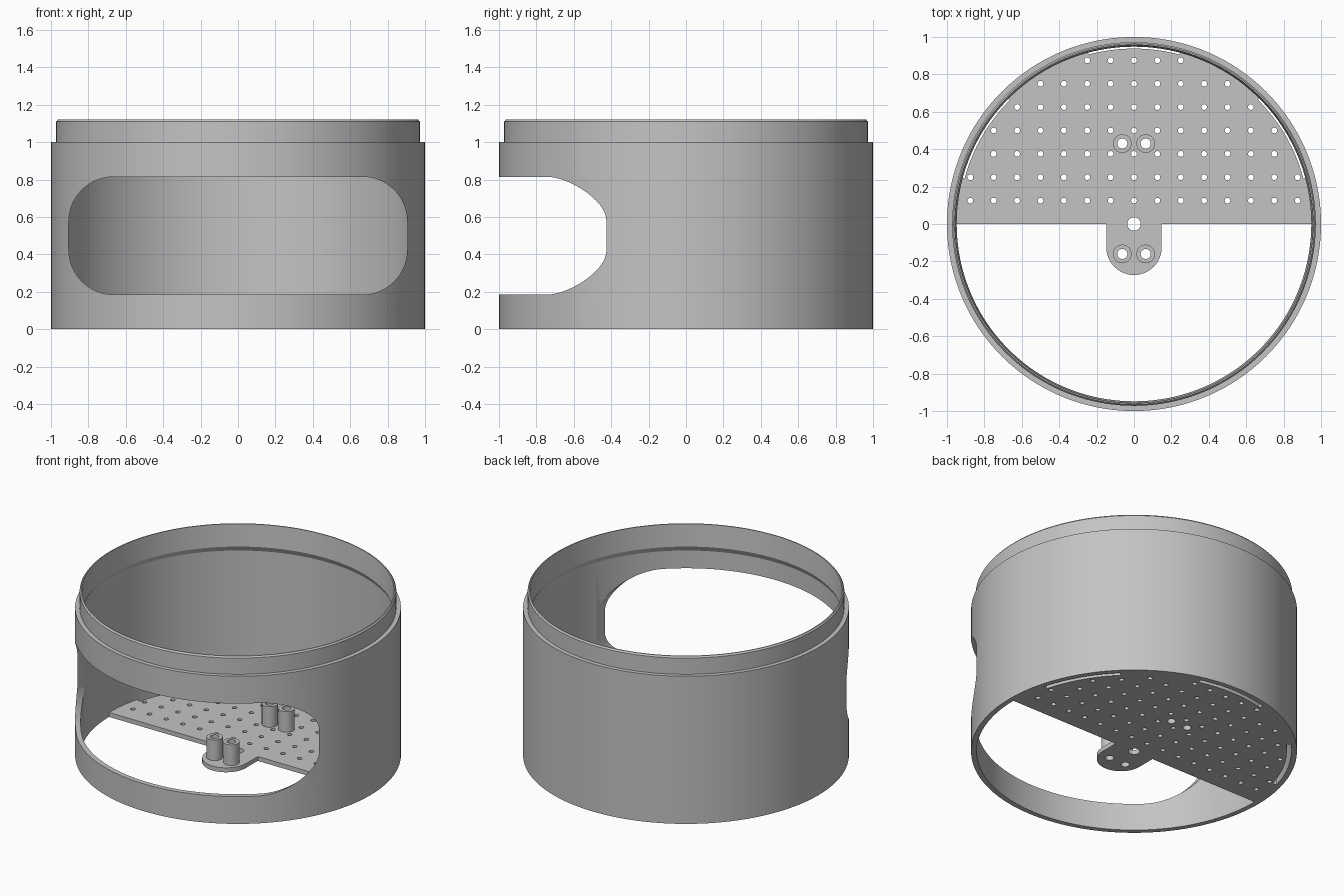
import bpy, bmesh
from math import sin, cos, pi, radians, hypot

cube = bpy.data.objects.get("Cube")
if cube:
    bpy.data.objects.remove(cube)

GREY = (0.55, 0.55, 0.55, 1)
grey = bpy.data.materials.new("plain grey")
grey.use_nodes = True
grey.diffuse_color = GREY
grey.node_tree.nodes["Principled BSDF"].inputs["Base Color"].default_value = GREY

THICK = 0.03      # floor plate thickness
WALL_IN = 0.966   # inner radius of the wall
PITCH = 0.125     # spacing of the vent holes


def add_object(name, data):
    ob = bpy.data.objects.new(name, data)
    bpy.context.collection.objects.link(ob)
    return ob


def bake(ob):
    """Replace an object by a plain mesh of its evaluated shape."""
    name = ob.name
    graph = bpy.context.evaluated_depsgraph_get()
    mesh = bpy.data.meshes.new_from_object(ob.evaluated_get(graph))
    bpy.data.objects.remove(ob)
    return finish(add_object(name, mesh))


def finish(ob):
    ob.data.materials.clear()
    ob.data.materials.append(grey)
    bpy.ops.object.select_all(action='DESELECT')
    bpy.context.view_layer.objects.active = ob
    ob.select_set(True)
    bpy.ops.object.shade_smooth_by_angle(angle=radians(25))
    return ob


def arc(cx, cy, r, start, end, n):
    """Points on an arc, angles in degrees."""
    angles = [radians(start + (end - start) * i / n) for i in range(n + 1)]
    return [(cx + r * cos(a), cy + r * sin(a)) for a in angles]


def circle(cx, cy, r, n):
    return arc(cx, cy, r, 0, 360, n)[:-1]


def lathe(name, profile, sides, x=0, y=0):
    """Revolve a closed (radius, height) profile about an upright axis."""
    bm = bmesh.new()
    rings = [[bm.verts.new((x + r * cos(2 * pi * i / sides), y + r * sin(2 * pi * i / sides), z))
              for r, z in profile] for i in range(sides)]
    for a, b in zip(rings, rings[1:] + rings[:1]):
        for j in range(len(profile)):
            bm.faces.new((a[j - 1], b[j - 1], b[j], a[j]))
    bmesh.ops.recalc_face_normals(bm, faces=bm.faces)
    mesh = bpy.data.meshes.new(name)
    bm.to_mesh(mesh)
    bm.free()
    return add_object(name, mesh)


def filled_sheet(name, loops, z0, z1):
    """Flat plate from an outline and hole loops."""
    curve = bpy.data.curves.new(name, 'CURVE')
    curve.dimensions = '2D'
    curve.fill_mode = 'BOTH'
    curve.extrude = (z1 - z0) / 2
    for loop in loops:
        spline = curve.splines.new('POLY')
        spline.points.add(len(loop) - 1)
        for point, (x, y) in zip(spline.points, loop):
            point.co = (x, y, 0, 1)
        spline.use_cyclic_u = True
    ob = add_object(name, curve)
    ob.location.z = (z0 + z1) / 2
    return ob


# Round housing wall with a stepped lip and an inner ledge under it
wall = lathe("housing_wall", [
    (1, 0), (1, 1), (0.972, 1), (0.972, 1.11), (0.964, 1.12), (0.957, 1.12),
    (0.948, 0.97), (WALL_IN, 0.935), (WALL_IN, 0)], 160)

# Rounded window cut through the front
R, HALF_W, LOW, HIGH = 0.24, 0.905, 0.185, 0.815
corners = [(1, HIGH - R, 0), (-1, HIGH - R, 90), (-1, LOW + R, 180), (1, LOW + R, 270)]
outline = [p for s, z, a in corners for p in arc(s * (HALF_W - R), z, R, a, a + 90, 16)]
bm = bmesh.new()
face = bm.faces.new([bm.verts.new((x, -1.2, z)) for x, z in outline])
sweep = bmesh.ops.extrude_face_region(bm, geom=[face])["geom"]
bmesh.ops.translate(bm, vec=(0, 1.1, 0),
                    verts=[v for v in sweep if isinstance(v, bmesh.types.BMVert)])
bmesh.ops.recalc_face_normals(bm, faces=bm.faces)
mesh = bpy.data.meshes.new("window_cutter")
bm.to_mesh(mesh)
bm.free()
cutter = add_object("window_cutter", mesh)
cutter.hide_render = True
cut = wall.modifiers.new("window", 'BOOLEAN')
cut.operation = 'DIFFERENCE'
cut.solver = 'EXACT'
cut.object = cutter
bake(wall)
bpy.data.objects.remove(cutter)

# Half-round floor plate: rim with three edge slots, then the front tab
rim = []
for start in range(0, 180, 15):
    slotted = start in (15, 30, 75, 90, 135, 150)
    rim += arc(0, 0, 0.938 if slotted else WALL_IN, start, start + 15, 8)
rim = [p for i, p in enumerate(rim) if i == 0 or hypot(p[0] - rim[i - 1][0], p[1] - rim[i - 1][1]) > 1e-5]
TAB = 0.148
tab = [(-TAB, 0)] + arc(0, -0.125, TAB, 180, 360, 24) + [(TAB, 0)]

# Vent hole grid, centre hole and post bores
vents = [circle(i * PITCH, j * PITCH, 0.0155, 12)
         for j in range(1, 8) for i in range(-7, 8)
         if hypot(i, j) * PITCH < 0.93]
posts = [(x, y) for x in (-0.0625, 0.0625) for y in (-0.16, 0.43)]
bores = [circle(x, y, 0.027, 24) for x, y in posts]
plate = filled_sheet("floor_plate", [rim + tab, circle(0, 0, 0.036, 24)] + vents + bores, 0, THICK)
bpy.context.view_layer.update()
plate_z = plate.location.z
plate = bake(plate)
plate.location.z = plate_z

# Hollow mounting posts
for x, y in posts:
    side = "left" if x > 0 else "right"
    end = "front" if y < 0 else "back"
    finish(lathe(f"{end}_{side}_post",
                 [(0.05, THICK), (0.05, 0.17), (0.027, 0.17), (0.027, THICK)], 24, x, y))
